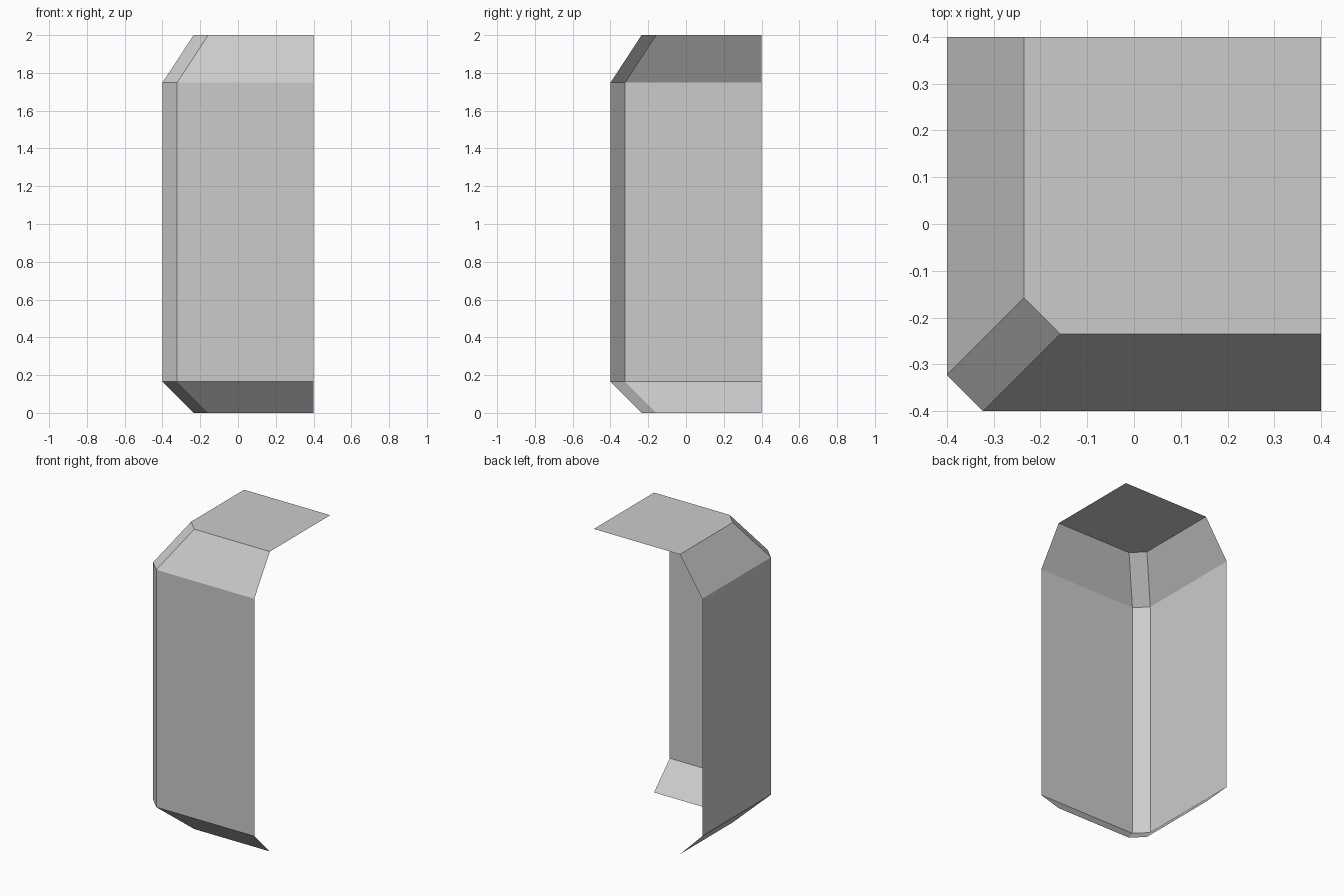
import bpy, bmesh

if "Cube" in bpy.data.objects:
    bpy.data.objects.remove(bpy.data.objects["Cube"])

HALF = 0.4      # half width of the footprint
CUT = 0.077     # width of the vertical corner cut
INSET = 0.165   # how far the sloped edges lean in
# wall profile: (inset, height) from bottom to top
PROFILE = [(INSET, 0.0), (0.0, 0.165), (0.0, 1.748), (INSET, 2.0)]


def outline(inset):
    """Open plan outline: left wall, corner cut, front wall."""
    a = -HALF + inset
    return [(a, HALF), (a, a + CUT), (a + CUT, a), (HALF, a)]


bm = bmesh.new()

# Rings of the open corner shell, one per profile point
rings = [[bm.verts.new((x, y, z)) for x, y in outline(i)] for i, z in PROFILE]

# Walls and sloped edges between the rings
for low, high in zip(rings, rings[1:]):
    for k in range(3):
        bm.faces.new((low[k], low[k + 1], high[k + 1], high[k]))

# Flat top plate, bottom stays open
back_corner = bm.verts.new((HALF, HALF, PROFILE[-1][1]))
bm.faces.new(rings[-1] + [back_corner])

mesh = bpy.data.meshes.new("corner_shell")
bm.to_mesh(mesh)
bm.free()
shell = bpy.data.objects.new("corner_shell", mesh)
bpy.context.collection.objects.link(shell)
